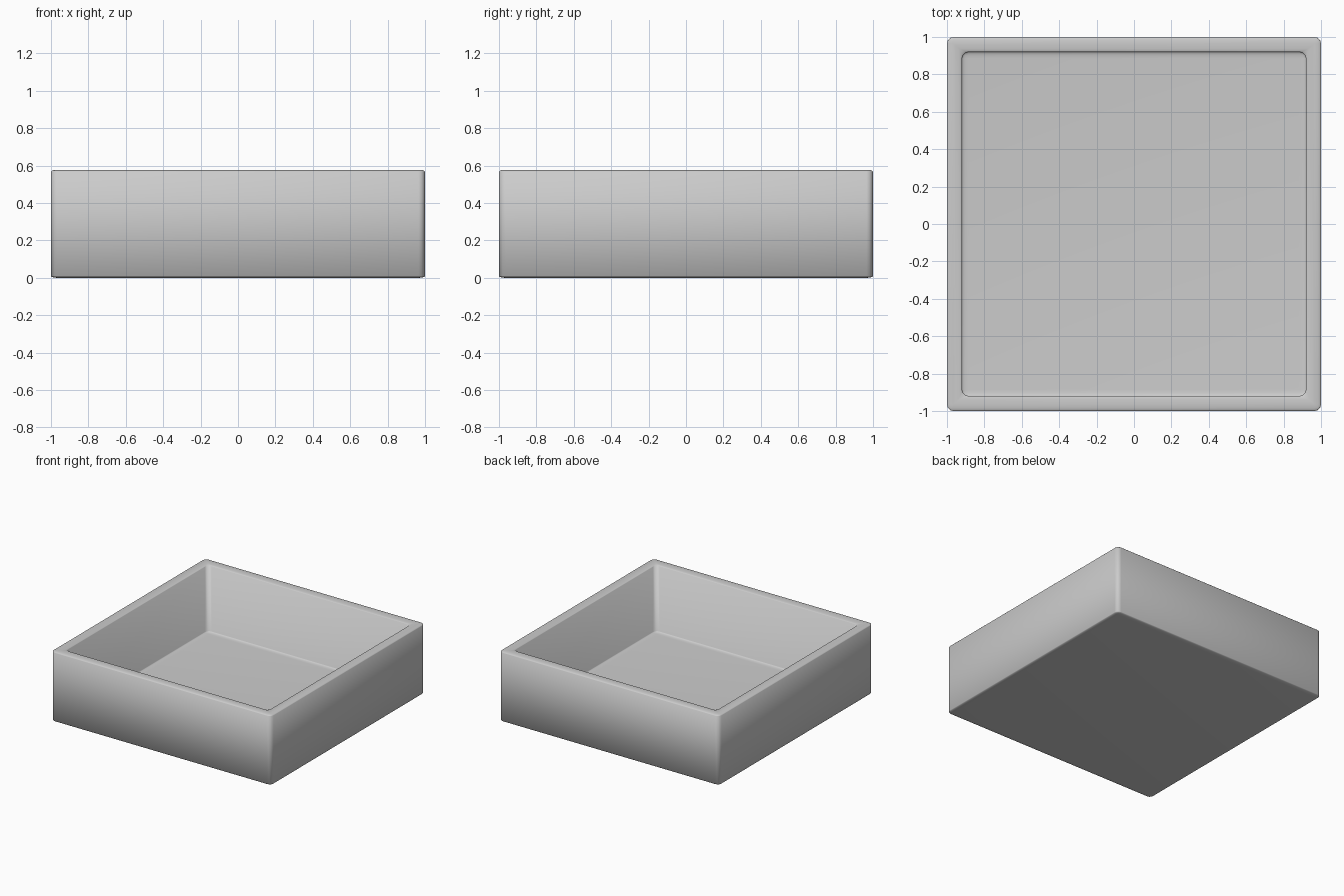
import bpy, bmesh

if "Cube" in bpy.data.objects:
    bpy.data.objects.remove(bpy.data.objects["Cube"])

# Open-topped square tray: unit box without its top face
half_height = 0.289
bpy.ops.mesh.primitive_cube_add(size=2, location=(0, 0, half_height))
tray = bpy.context.object
tray.name = "square_tray"

bm = bmesh.new()
bm.from_mesh(tray.data)
top = [f for f in bm.faces if f.normal.z > 0.9]
bmesh.ops.delete(bm, geom=top, context='FACES_ONLY')
bm.to_mesh(tray.data)
bm.free()

# Flatten; modifiers run before the scale, so vertical rounding is shallower
tray.scale.z = half_height

# Wall thickness
wall = tray.modifiers.new("wall", 'SOLIDIFY')
wall.thickness = 0.08
wall.offset = -1
wall.use_even_offset = True

# Rounded edges
bevel = tray.modifiers.new("rounded_edges", 'BEVEL')
bevel.width = 0.035
bevel.segments = 3
bevel.limit_method = 'ANGLE'

for p in tray.data.polygons:
    p.use_smooth = True
